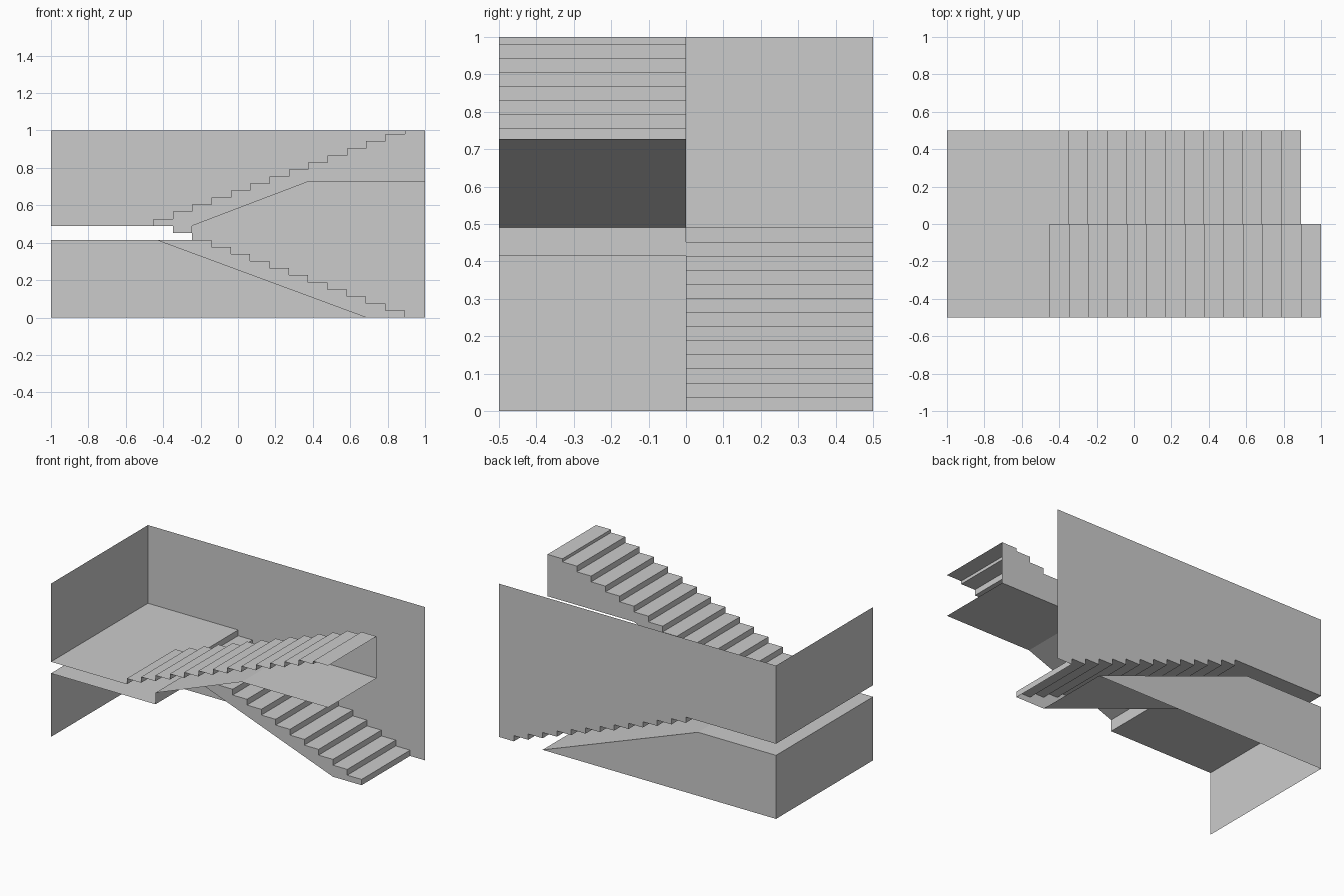
import bpy

if "Cube" in bpy.data.objects:
    bpy.data.objects.remove(bpy.data.objects["Cube"])

RUN, RISE = 0.1034, 0.0377      # tread depth and riser height
FLOOR = 13 * RISE               # half landing level
CEIL = 11 * RISE                # underside of the landing
FOOT = 0.892                    # first riser of lower flight, last of upper
EDGE = FOOT - 11 * RUN          # drop face under the upper flight
SOFFIT = 0.727                  # underside of the top floor slab


def make(name, verts, faces):
    mesh = bpy.data.meshes.new(name)
    mesh.from_pydata(verts, [], faces)
    obj = bpy.data.objects.new(name, mesh)
    bpy.context.collection.objects.link(obj)


def strip(name, path, y0, y1):
    """Sweep an open x-z path across the width y0..y1."""
    n = len(path)
    verts = [(x, y, z) for y in (y0, y1) for x, z in path]
    make(name, verts, [(i, i + 1, n + i + 1, n + i) for i in range(n - 1)])


def panel(name, outline, y, facing_back=False):
    """Flat upright sheet with an x-z outline (counter-clockwise from front)."""
    if facing_back:
        outline = outline[::-1]
    make(name, [(x, y, z) for x, z in outline], [tuple(range(len(outline)))])


# Step outlines: lower climbs toward -x, upper climbs toward +x
lower = []
for k in range(13):
    x = FOOT - k * RUN
    lower += [(x, k * RISE), (x, (k + 1) * RISE)]
upper = []
for k in range(14):
    x = FOOT - (13 - k) * RUN
    upper += [(x, FLOOR + k * RISE), (x, min(1, FLOOR + (k + 1) * RISE))]
upper.append((1, 1))

slope_top, slope_foot = (-0.437, CEIL), (0.685, 0)
upper_soffit = [(1, SOFFIT), (0.377, SOFFIT), (EDGE, FLOOR)]

# Flights
strip("lower_flight_steps", lower[::-1], 0, 0.5)
strip("lower_flight_soffit", [slope_foot, slope_top], 0, 0.5)
strip("upper_flight_steps", upper, -0.5, 0)
strip("upper_flight_soffit", upper_soffit + [(EDGE, CEIL)], -0.5, 0)

# Half landing, top and underside
strip("landing_floor_back", [(-1, FLOOR), lower[-1]], 0, 0.5)
strip("landing_floor_front", [(-1, FLOOR), upper[0]], -0.5, 0)
strip("landing_underside_back", [slope_top, (-1, CEIL)], 0, 0.5)
strip("landing_underside_front", [(EDGE, CEIL), (-1, CEIL)], -0.5, 0)

# End walls
strip("upper_end_wall", [(-1, 1), (-1, FLOOR)], -0.5, 0.5)
strip("lower_end_wall", [(-1, CEIL), (-1, 0)], -0.5, 0.5)

# Back walls, cut along the lower flight
panel("upper_back_wall",
      [(-1, 1), (-1, FLOOR)] + lower[::-1] + [(1, 0), (1, 1)], 0.5)
panel("lower_back_wall", [(-1, 0), slope_foot, slope_top, (-1, CEIL)], 0.5)

# Inner sides of the flights
panel("lower_flight_side", [slope_top, slope_foot] + lower[:22], 0)
notch = [(FOOT - 12 * RUN, FLOOR), (FOOT - 12 * RUN, 12 * RISE), (EDGE, 12 * RISE)]
panel("upper_flight_side", notch + upper_soffit[::-1] + upper[::-1], 0, True)
